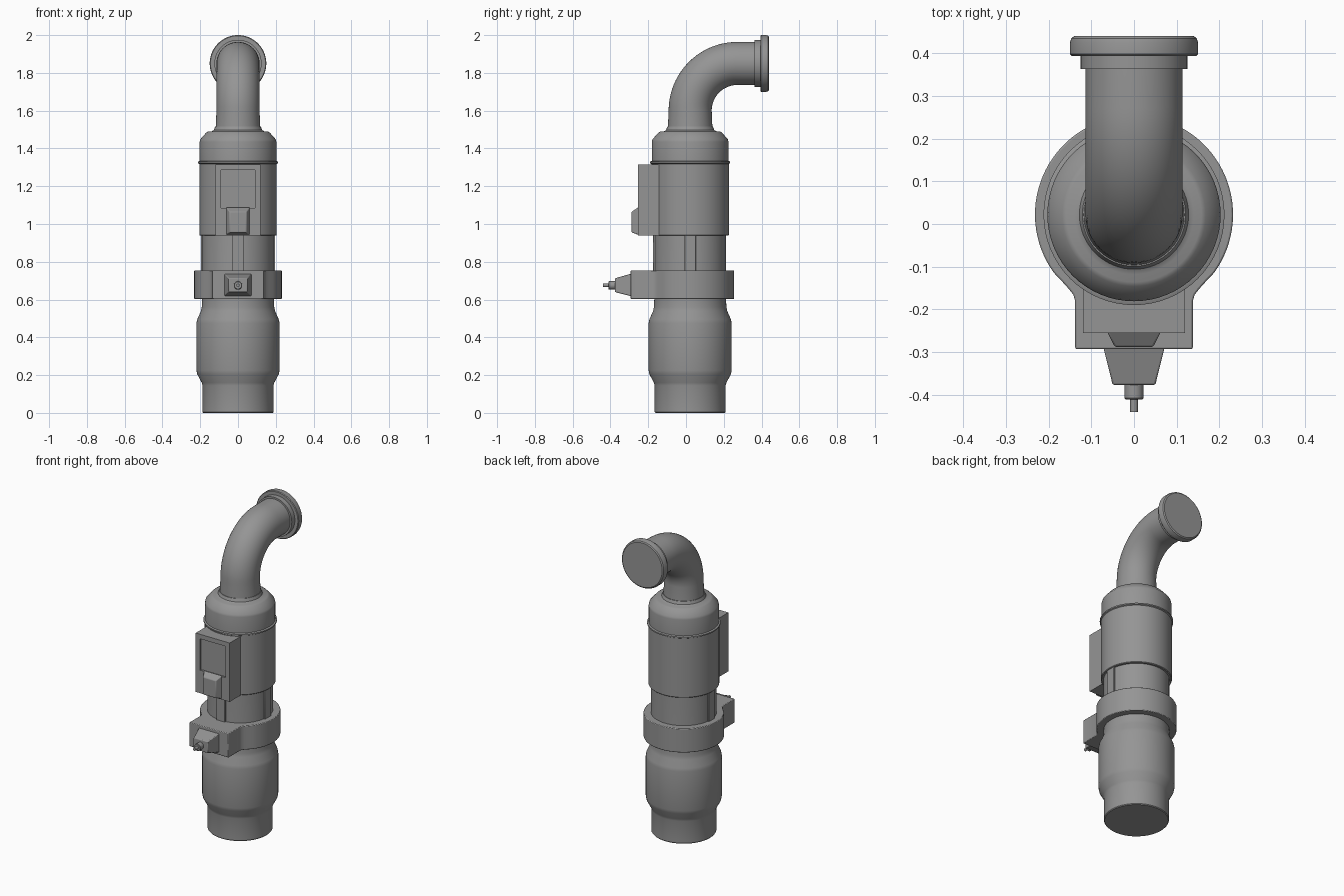
import bpy, bmesh
from math import sin, cos, pi, radians
from mathutils import Matrix, Vector

cube = bpy.data.objects.get("Cube")
if cube:
    bpy.data.objects.remove(cube, do_unlink=True)

CY = 0.022          # body axis in y
SEG = 64

grey = bpy.data.materials.new("plain_grey")
grey.use_nodes = True
GREY = (0.3, 0.3, 0.3, 1)
grey.diffuse_color = GREY
grey.node_tree.nodes["Principled BSDF"].inputs["Base Color"].default_value = GREY


def finish(name, bm, bevel=0, angle=35):
    bmesh.ops.recalc_face_normals(bm, faces=bm.faces)
    mesh = bpy.data.meshes.new(name)
    bm.to_mesh(mesh)
    bm.free()
    mesh.materials.append(grey)
    ob = bpy.data.objects.new(name, mesh)
    bpy.context.collection.objects.link(ob)
    if bevel:
        mod = ob.modifiers.new("soft_edges", 'BEVEL')
        mod.width, mod.segments = bevel, 2
        mod.limit_method, mod.angle_limit = 'ANGLE', radians(40)
    bpy.ops.object.select_all(action='DESELECT')
    ob.select_set(True)
    bpy.context.view_layer.objects.active = ob
    bpy.ops.object.shade_smooth_by_angle(angle=radians(angle))
    return ob


def skin(bm, loops):
    """Join rings of points and cap both ends."""
    rings = [[bm.verts.new(p) for p in loop] for loop in loops]
    n = len(rings[0])
    for a, b in zip(rings, rings[1:]):
        for i in range(n):
            j = (i + 1) % n
            bm.faces.new((a[i], a[j], b[j], b[i]))
    bm.faces.new(rings[0])
    bm.faces.new(rings[-1])
    return rings


def lathe(name, profile, matrix):
    """Revolve (radius, height) points about local z."""
    bm = bmesh.new()
    turn = [2 * pi * i / SEG for i in range(SEG)]
    skin(bm, [[matrix @ Vector((r * cos(t), r * sin(t), h)) for t in turn]
              for r, h in profile])
    return finish(name, bm)


def tapered(name, back, front, bevel=0.004):
    """Block between two rectangles given as (half width, z low, z high, y)."""
    bm = bmesh.new()
    skin(bm, [[(-w, y, lo), (w, y, lo), (w, y, hi), (-w, y, hi)]
              for w, lo, hi, y in (back, front)])
    return finish(name, bm, bevel)


axis = Matrix.Translation((0, CY, 0))

# Lower canister and neck
lathe("lower_canister", [
    (0.184, 0), (0.188, 0.005), (0.188, 0.145), (0.192, 0.16), (0.216, 0.205),
    (0.22, 0.225), (0.22, 0.475), (0.216, 0.495), (0.196, 0.54),
    (0.192, 0.56), (0.19, 0.6), (0.19, 0.95)], axis)

# Upper housing
lathe("upper_housing", [
    (0.201, 0.938), (0.205, 0.942), (0.205, 1.318), (0.212, 1.322),
    (0.212, 1.33), (0.203, 1.334)], axis)

# Shoulder cap with a raised collar around the pipe
lathe("shoulder_cap", [
    (0.203, 1.33), (0.203, 1.435), (0.2, 1.448), (0.168, 1.484),
    (0.158, 1.49), (0.14, 1.49), (0.128, 1.497), (0.121, 1.515)], axis)

# Shallow ribs on the neck
for name, angle in (("neck_rib_left", 0), ("neck_rib_right", pi),
                    ("neck_rib_front", -pi / 2)):
    bm = bmesh.new()
    bmesh.ops.create_cube(bm, size=1, matrix=axis @ Matrix.Rotation(angle, 4, 'Z')
                          @ Matrix.Translation((0.18, 0, 0.84))
                          @ Matrix.Diagonal((0.034, 0.06, 0.22, 1)))
    finish(name, bm, 0.003)

# Elbow pipe swept along an arc
bm = bmesh.new()
BEND, START, STEPS = 0.25, 1.6, 24
path = [(CY, 1.48, 0, 0.12), (CY, 1.53, 0, 0.117)]
for i in range(STEPS + 1):
    a = pi / 2 * i / STEPS
    path.append((CY + BEND * (1 - cos(a)), START + BEND * sin(a), a, 0.114))
path.append((0.38, START + BEND, pi / 2, 0.114))
loops = []
for y, z, a, r in path:
    loops.append([(r * cos(t), y + r * sin(t) * cos(a), z - r * sin(t) * sin(a))
                  for t in (2 * pi * k / 48 for k in range(48))])
skin(bm, loops)
finish("elbow_pipe", bm)

# Outlet flange, closed at the end
outlet = Matrix.Translation((0, 0, START + BEND)) @ Matrix.Rotation(-pi / 2, 4, 'X')
lathe("outlet_flange", [
    (0.11, 0.363), (0.125, 0.363), (0.125, 0.394), (0.146, 0.394), (0.15, 0.398),
    (0.15, 0.425), (0.147, 0.435), (0.14, 0.44)], outlet)

# Clamp ring with squared front
bm = bmesh.new()
outline = []
for i in range(SEG + 1):
    a = radians(-36 + 252 * i / SEG)
    outline.append((0.232 * cos(a), CY + 0.232 * sin(a)))
corner = [(0.169, -0.134), (0.152, -0.153), (0.142, -0.166), (0.138, -0.18),
          (0.138, -0.293)]
outline += [(-x, y) for x, y in corner] + corner[::-1]
skin(bm, [[(x, y, z) for x, y in outline] for z in (0.602, 0.755)])
finish("clamp_ring", bm, 0.004)

# Valve block and stem on the clamp
tapered("valve_block", (0.072, 0.617, 0.738, -0.288), (0.05, 0.64, 0.712, -0.377))
stem = Matrix.Translation((0, 0, 0.675)) @ Matrix.Rotation(pi / 2, 4, 'X')
lathe("valve_collar", [(0.022, 0.37), (0.022, 0.408), (0.019, 0.411)], stem)
lathe("valve_stem", [(0.009, 0.4), (0.009, 0.44)], stem)

# Control box with a sunken panel in its front face
bm = bmesh.new()
bmesh.ops.create_cube(bm, size=1, matrix=Matrix.Translation((0, -0.1275, 1.1265))
                      @ Matrix.Diagonal((0.24, 0.255, 0.375, 1)))
for co, no in (((-0.09, 0, 0), (1, 0, 0)), ((0.09, 0, 0), (1, 0, 0)),
               ((0, 0, 1.085), (0, 0, 1)), ((0, 0, 1.285), (0, 0, 1))):
    bmesh.ops.bisect_plane(bm, geom=bm.verts[:] + bm.edges[:] + bm.faces[:],
                           plane_co=co, plane_no=no)
bm.normal_update()
panel = [f for f in bm.faces if f.normal.y < -0.9
         and abs(f.calc_center_median().x) < 0.05
         and 1.1 < f.calc_center_median().z < 1.27]
new = bmesh.ops.extrude_face_region(bm, geom=panel)["geom"]
bmesh.ops.delete(bm, geom=panel, context='FACES_ONLY')
bmesh.ops.translate(bm, vec=(0, 0.012, 0),
                    verts=[v for v in new if isinstance(v, bmesh.types.BMVert)])
finish("control_box", bm)

# Latch below the panel
tapered("box_latch", (0.064, 0.942, 1.09, -0.25), (0.045, 0.955, 1.065, -0.288))
